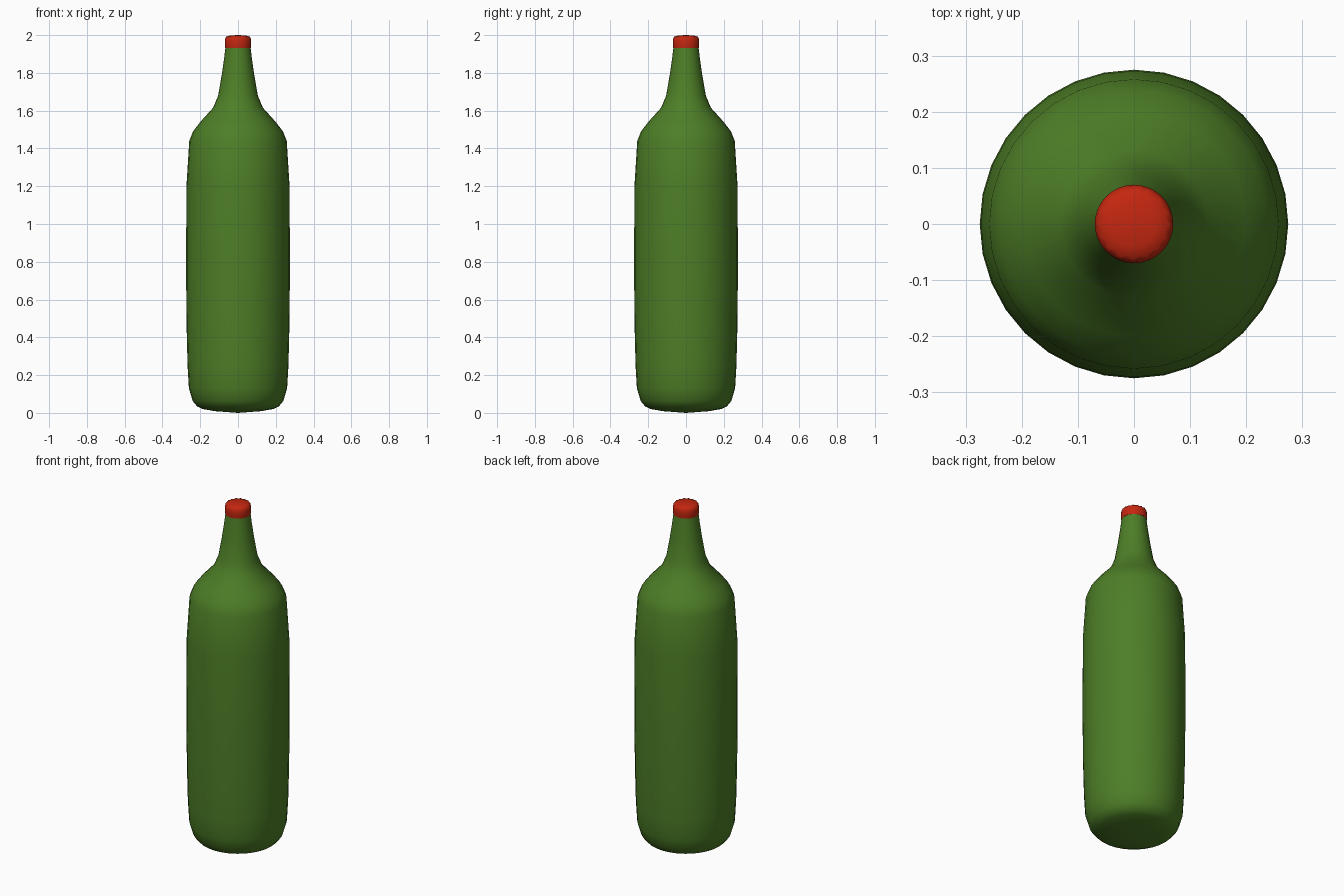
import bpy, bmesh
from math import sin, cos, pi

if "Cube" in bpy.data.objects:
    bpy.data.objects.remove(bpy.data.objects["Cube"])

SIDES = 32


def material(name, rgb):
    m = bpy.data.materials.new(name)
    m.diffuse_color = (*rgb, 1)
    m.use_nodes = True
    m.node_tree.nodes["Principled BSDF"].inputs["Base Color"].default_value = m.diffuse_color
    return m


def lathe(name, profile, mat, star_ring=None, star=0.0):
    """Spin a (radius, z) profile round z; one ring may be scalloped."""
    bm = bmesh.new()
    rings = []
    for k, (r, z) in enumerate(profile):
        if r == 0:
            rings.append([bm.verts.new((0, 0, z))] * SIDES)
            continue
        ring = []
        for i in range(SIDES):
            a = 2 * pi * i / SIDES
            q = r - star if k == star_ring and i % 2 else r
            ring.append(bm.verts.new((q * cos(a), q * sin(a), z)))
        rings.append(ring)
    for a, b in zip(rings, rings[1:]):
        for i in range(SIDES):
            j = (i + 1) % SIDES
            bm.faces.new(dict.fromkeys((a[i], a[j], b[j], b[i])))
    bmesh.ops.recalc_face_normals(bm, faces=bm.faces)
    me = bpy.data.meshes.new(name)
    bm.to_mesh(me)
    bm.free()
    ob = bpy.data.objects.new(name, me)
    bpy.context.collection.objects.link(ob)
    me.materials.append(mat)
    bpy.ops.object.select_all(action='DESELECT')
    ob.select_set(True)
    bpy.context.view_layer.objects.active = ob
    bpy.ops.object.shade_smooth_by_angle(angle=0.7)
    return ob


# Glass body: slightly bulged base, straight sides, shoulder and neck
lathe("bottle_body", [
    (0, 0.0), (0.12, 0.009), (0.185, 0.02), (0.215, 0.033), (0.24, 0.063),
    (0.26, 0.13), (0.267, 0.25), (0.272, 0.45), (0.275, 0.75), (0.273, 1.2),
    (0.258, 1.44), (0.238, 1.49), (0.2, 1.54), (0.132, 1.615),
    (0.105, 1.68), (0.086, 1.79), (0.073, 1.88), (0.066, 1.94), (0, 1.94),
], material("green_glass", (0.075, 0.21, 0.02)))

# Crown cap with a scalloped top edge
lathe("bottle_cap", [
    (0, 1.932), (0.068, 1.932), (0.070, 1.95), (0.070, 1.97),
    (0.067, 1.984), (0.063, 1.992), (0.04, 1.998), (0, 2.0),
], material("red_cap", (0.55, 0.02, 0.005)), star_ring=5, star=0.006)
